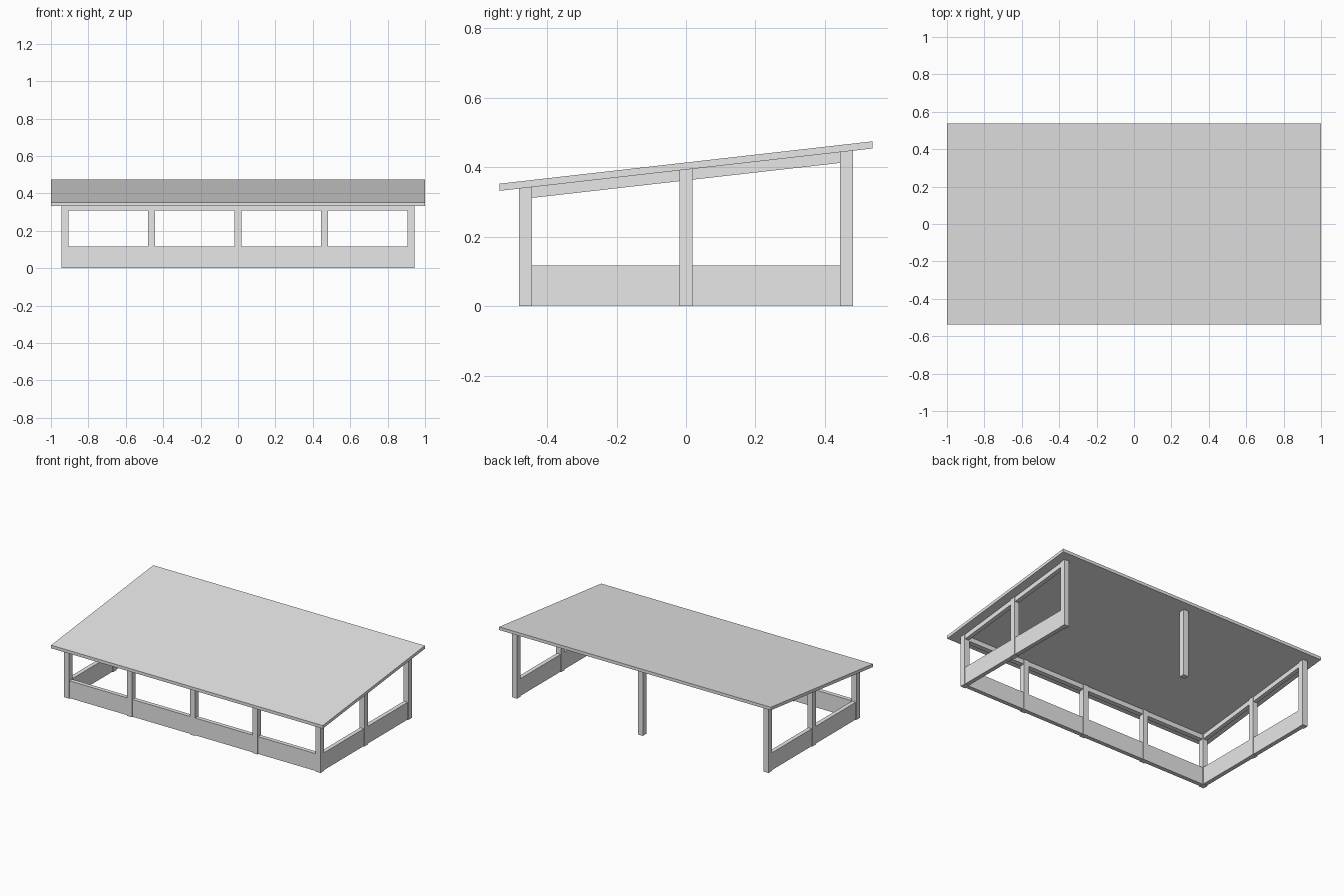
import bpy

if "Cube" in bpy.data.objects:
    bpy.data.objects.remove(bpy.data.objects["Cube"])

HX, HY = 0.925, 0.462      # post centre lines
W = 0.037                  # post width
SLOPE = 0.1135             # roof pitch
WALL_H, WALL_T = 0.117, 0.028
BEAM_D, BEAM_T = 0.031, 0.028

grey = bpy.data.materials.new("light grey")
grey.diffuse_color = (0.8, 0.8, 0.8, 1)
grey.use_nodes = True
grey.node_tree.nodes["Principled BSDF"].inputs["Base Color"].default_value = grey.diffuse_color


def under(y):
    """Height of the roof underside."""
    return 0.393 + SLOPE * y


def block(name, x0, x1, y0, y1, low, high):
    """Box whose bottom and top heights are functions of y."""
    corners = [(x0, y0), (x1, y0), (x1, y1), (x0, y1)]
    verts = [(x, y, f(y)) for f in (low, high) for x, y in corners]
    faces = [(3, 2, 1, 0), (4, 5, 6, 7)]
    faces += [(i, (i + 1) % 4, (i + 1) % 4 + 4, i + 4) for i in range(4)]
    mesh = bpy.data.meshes.new(name)
    mesh.from_pydata(verts, [], faces)
    mesh.materials.append(grey)
    obj = bpy.data.objects.new(name, mesh)
    bpy.context.collection.objects.link(obj)


def ground(y):
    return 0.0


def wall_bottom(y):
    return 0.002


def wall_top(y):
    return WALL_H


def beam_bottom(y):
    return under(y) - BEAM_D


# Sloping roof slab
block("roof", -1, 1, -0.537, 0.537, under, lambda y: under(y) + 0.0205)

# Posts: front row, both sides, and one in the middle of the open back
posts = [(i * HX / 2, -HY) for i in range(-2, 3)]
posts += [(s * HX, y) for s in (-1, 1) for y in (0, HY)] + [(0, HY)]
for x, y in posts:
    block("post", x - W / 2, x + W / 2, y - W / 2, y + W / 2, ground, under)

# Low walls and top beams between neighbouring front posts
for i in range(4):
    x0 = (i - 2) * HX / 2 + W / 2
    x1 = (i - 1) * HX / 2 - W / 2
    for name, t, low, high in (("front_wall", WALL_T, wall_bottom, wall_top),
                               ("front_beam", BEAM_T, beam_bottom, under)):
        block(name, x0, x1, -HY - t / 2, -HY + t / 2, low, high)

# Low walls and sloping beams between side posts
for s in (-1, 1):
    for y0, y1 in ((-HY, 0), (0, HY)):
        for name, t, low, high in (("side_wall", WALL_T, wall_bottom, wall_top),
                                   ("side_beam", BEAM_T, beam_bottom, under)):
            block(name, s * HX - t / 2, s * HX + t / 2,
                  y0 + W / 2, y1 - W / 2, low, high)
